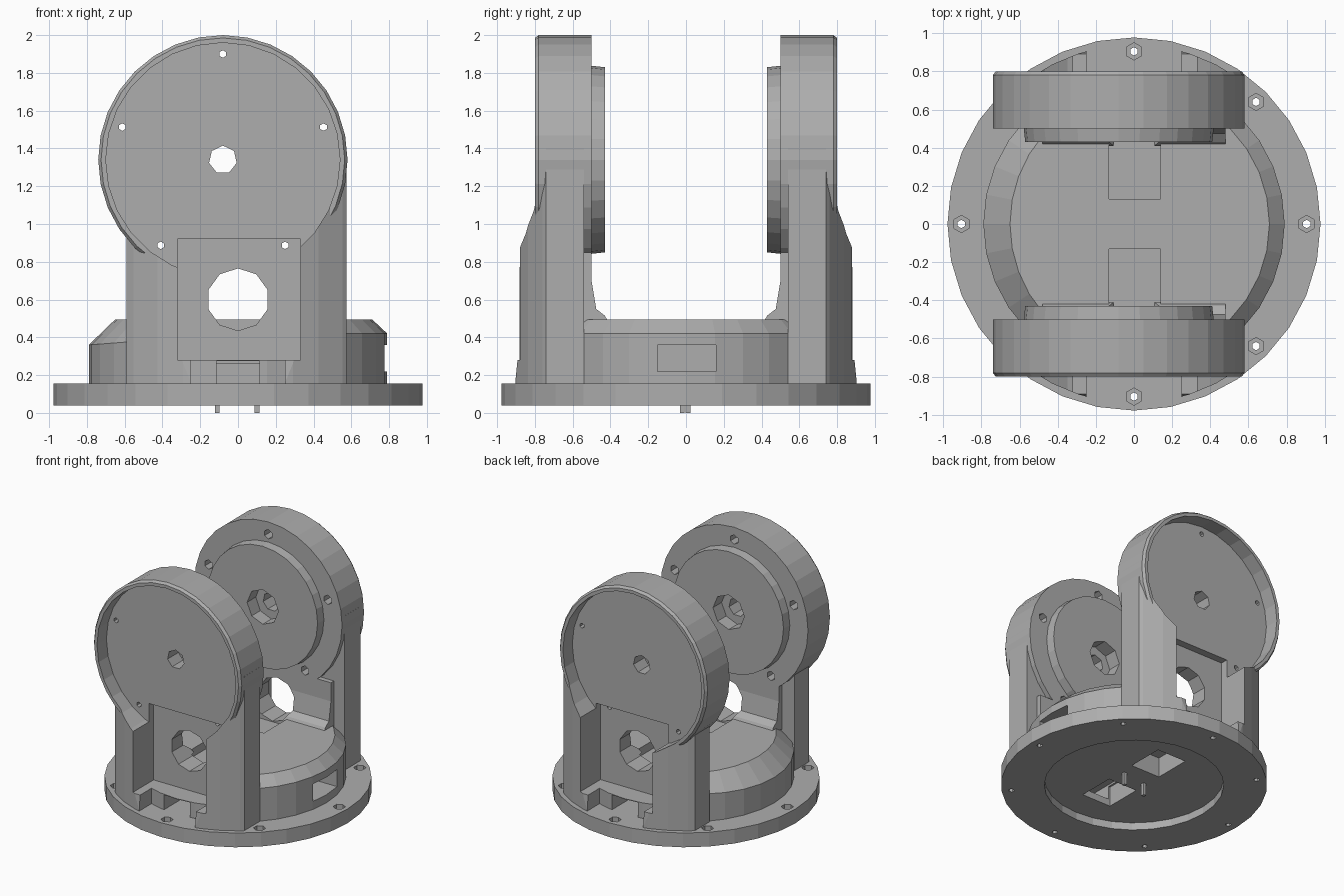
import bpy, bmesh, math
from mathutils import Matrix, Vector

cube = bpy.data.objects.get("Cube")
if cube:
    bpy.data.objects.remove(cube, do_unlink=True)

grey = bpy.data.materials.new("plain grey")
grey.use_nodes = True
colour = (0.42, 0.42, 0.42, 1)
grey.diffuse_color = colour
grey.node_tree.nodes["Principled BSDF"].inputs["Base Color"].default_value = colour


def to_object(name, bm):
    bmesh.ops.recalc_face_normals(bm, faces=bm.faces)
    mesh = bpy.data.meshes.new(name)
    bm.to_mesh(mesh)
    bm.free()
    mesh.materials.append(grey)
    obj = bpy.data.objects.new(name, mesh)
    bpy.context.scene.collection.objects.link(obj)
    return obj


def box(name, x, y, z):
    bm = bmesh.new()
    bmesh.ops.create_cube(bm, size=1)
    for v in bm.verts:
        v.co = Vector([(a + b) / 2 + c * (b - a) for (a, b), c in zip((x, y, z), v.co)])
    return to_object(name, bm)


def cylinder(name, start, end, r1, r2=None, sides=28):
    """Cylinder or cone between two points."""
    start, end = Vector(start), Vector(end)
    turn = (end - start).to_track_quat("Z", "Y").to_matrix().to_4x4()
    bm = bmesh.new()
    bmesh.ops.create_cone(bm, cap_ends=True, segments=sides, radius1=r1,
                          radius2=r1 if r2 is None else r2, depth=(end - start).length,
                          matrix=Matrix.Translation((start + end) / 2) @ turn)
    return to_object(name, bm)


def extrude_x(name, outline, x0, x1):
    """Extrude a (y, z) outline along x."""
    bm = bmesh.new()
    face = bm.faces.new([bm.verts.new((x0, y, z)) for y, z in outline])
    grown = bmesh.ops.extrude_face_region(bm, geom=[face])["geom"]
    bmesh.ops.translate(bm, vec=(x1 - x0, 0, 0),
                        verts=[g for g in grown if isinstance(g, bmesh.types.BMVert)])
    return to_object(name, bm)


def combine(target, operation, tools):
    """Apply booleans one after another and drop the tools."""
    for tool in tools:
        tool.hide_render = True
        mod = target.modifiers.new("shape", "BOOLEAN")
        mod.operation, mod.object, mod.solver = operation, tool, "EXACT"
        graph = bpy.context.evaluated_depsgraph_get()
        mesh = bpy.data.meshes.new_from_object(target.evaluated_get(graph))
        target.modifiers.clear()
        target.data = mesh
        bpy.data.objects.remove(tool, do_unlink=True)


HUB_X, HUB_Z = -0.08, 1.34


def hub_cylinder(name, y0, y1, r1, r2=None, sides=28, dx=0, dz=0):
    x, z = HUB_X + dx, HUB_Z + dz
    return cylinder(name, (x, y0, z), (x, y1, z), r1, r2, sides)


# Round base plate with countersunk bolt holes and a shallow recess beneath
base = cylinder("base_plate", (0, 0, 0.04), (0, 0, 0.155), 0.978, sides=32)
cuts = [cylinder("recess", (0, 0, 0), (0, 0, 0.1), 0.66)]
for i in range(8):
    x, y = (0.905 * f(i * math.pi / 4) for f in (math.cos, math.sin))
    cuts.append(cylinder("bolt", (x, y, 0), (x, y, 0.3), 0.022, sides=6))
    cuts.append(cylinder("nut", (x, y, 0.11), (x, y, 0.3), 0.045, sides=6))
for s in (-1, 1):
    y = sorted((s * 0.13, s * 0.43))
    cuts.append(box("cable", (-0.13, 0.13), y, (0, 0.3)))
combine(base, "DIFFERENCE", cuts)

# Drum between the towers: bevelled top, wider bevel on the right side
bm = bmesh.new()
rings = []
for level in range(3):
    ring = []
    for i in range(32):
        a = i * math.tau / 32
        wide = max(0, -math.cos(a))
        r = 0.79 if level < 2 else 0.71 - 0.06 * wide
        z = (0.15, 0.42 - 0.06 * wide, 0.495)[level]
        ring.append(bm.verts.new((r * math.cos(a), r * math.sin(a), z)))
    rings.append(ring)
for low, high in zip(rings, rings[1:]):
    for i in range(32):
        j = (i + 1) % 32
        bm.faces.new((low[i], low[j], high[j], high[i]))
bm.faces.new(rings[0])
bm.faces.new(rings[-1])
drum = to_object("drum", bm)
cuts = [box("window", (0.6, 1), (-0.15, 0.16), (0.22, 0.36))]
for s in (-1, 1):
    def span(a, b):
        return sorted((s * a, s * b))
    cuts += [box("pocket", (-0.32, 0.33), span(0.62, 1), (0.28, 0.92)),
             box("slot", (-0.115, 0.115), span(0.3, 1), (0.1, 0.275)),
             box("cable", (-0.13, 0.13), span(0.13, 0.43), (0.1, 0.26)),
             box("groove", (-0.13, 0.14), span(0.13, 0.44), (0.43, 0.6)),
             cylinder("passage", (0, s * 0.43, 0.6), (0, s, 0.6), 0.165, sides=10)]
combine(drum, "DIFFERENCE", cuts)

# Tower: tapered leg rounded to the base, joined to a round housing and boss
outline = [(0.54, 0.15), (0.905, 0.15), (0.885, 0.35), (0.885, 0.9), (0.83, 1.08),
           (0.795, 1.28), (0.795, 1.4), (0.54, 1.4)]
tower = extrude_x("back_tower", outline, -0.59, 0.575)
combine(tower, "INTERSECT", [cylinder("rounding", (0, 0, 0), (0, 0, 2), 0.94, sides=40)])
fillet = [(0.6, 0.45), (0.41, 0.48), (0.43, 0.515), (0.475, 0.55), (0.5, 0.7), (0.5, 0.85), (0.6, 0.85)]
combine(tower, "UNION", [
    extrude_x("inner_wall", fillet, -0.48, 0.48),
    hub_cylinder("housing", 0.5, 0.78, 0.66, sides=32),
    hub_cylinder("housing_edge", 0.78, 0.8, 0.66, 0.645, sides=32),
    hub_cylinder("boss", 0.43, 0.52, 0.49, 0.5),
])
cuts = [hub_cylinder("recess", 0.68, 1.2, 0.62),
        box("pocket", (-0.32, 0.33), (0.62, 1.2), (0.28, 0.92)),
        box("pocket_foot", (-0.25, 0.25), (0.5, 1.2), (0.1, 0.3)),
        cylinder("passage", (0, 0.3, 0.6), (0, 1.2, 0.6), 0.165, sides=10),
        hub_cylinder("shaft", 0.3, 1, 0.075, sides=7),
        hub_cylinder("shaft_seat", 0.3, 0.54, 0.14, sides=8)]
for i in range(5):
    a = math.radians(90 + 72 * i)
    dx, dz = 0.56 * math.cos(a), 0.56 * math.sin(a)
    cuts += [hub_cylinder("bolt", 0.4, 1, 0.02, sides=6, dx=dx, dz=dz),
             hub_cylinder("nut", 0.4, 0.58, 0.038, sides=6, dx=dx, dz=dz)]
combine(tower, "DIFFERENCE", cuts)

# Front tower is the mirror image
bm = bmesh.new()
bm.from_mesh(tower.data)
bmesh.ops.scale(bm, vec=(1, -1, 1), verts=bm.verts)
bmesh.ops.reverse_faces(bm, faces=bm.faces)
to_object("front_tower", bm)

# Small pins under the base
for name, x, y in (("right_pin", -0.11, -0.02), ("left_pin", 0.1, 0.01)):
    box(name, (x - 0.013, x + 0.013), (y - 0.013, y + 0.013), (0, 0.11))
